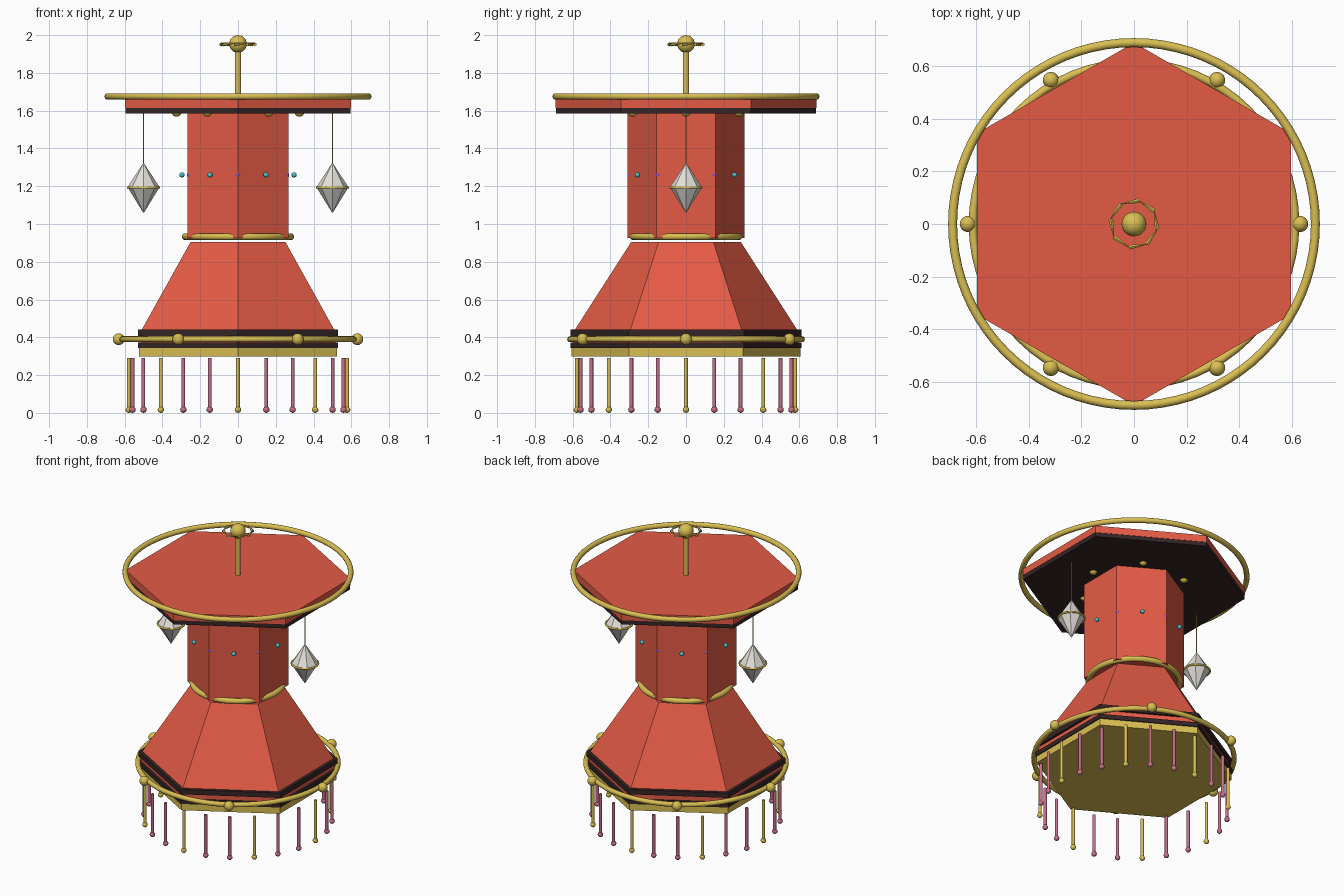
import bpy
from math import sin, cos, pi, radians
from mathutils import Vector

if "Cube" in bpy.data.objects:
    bpy.data.objects.remove(bpy.data.objects["Cube"])


def mat(name, r, g, b):
    m = bpy.data.materials.new(name)
    m.diffuse_color = (r, g, b, 1)
    m.use_nodes = True
    m.node_tree.nodes["Principled BSDF"].inputs["Base Color"].default_value = m.diffuse_color
    return m


RED = mat("red", 0.78, 0.105, 0.06)
GOLD = mat("gold", 0.70, 0.52, 0.085)
DARK = mat("dark_wood", 0.035, 0.018, 0.018)
PINK = mat("pink", 0.58, 0.16, 0.25)
TEAL = mat("teal", 0.06, 0.55, 0.58)
PURPLE = mat("purple", 0.25, 0.08, 0.5)
PEARL = mat("pearl", 0.78, 0.75, 0.70)


def lathe(name, profile, m, sides=6, loc=(0, 0, 0), smooth=False):
    """Sided solid from (radius, z) rows, bottom to top, first corner on +y."""
    verts, faces = [], []
    for r, z in profile:
        for i in range(sides):
            a = pi / 2 + 2 * pi * i / sides
            verts.append((r * cos(a), r * sin(a), z))
    for k in range(len(profile) - 1):
        for i in range(sides):
            j = (i + 1) % sides
            a, b = k * sides, (k + 1) * sides
            faces.append((a + i, a + j, b + j, b + i))
    faces.append(tuple(reversed(range(sides))))
    faces.append(tuple(range(len(verts) - sides, len(verts))))
    me = bpy.data.meshes.new(name)
    me.from_pydata(verts, [], faces)
    ob = bpy.data.objects.new(name, me)
    bpy.context.collection.objects.link(ob)
    ob.location = loc
    me.materials.append(m)
    if smooth:
        for p in me.polygons:
            p.use_smooth = len(p.vertices) == 4
    return ob


def finish(name, m):
    ob = bpy.context.object
    ob.name = name
    ob.data.materials.append(m)
    bpy.ops.object.shade_smooth()
    return ob


def ball(name, r, loc, m, seg=16):
    bpy.ops.mesh.primitive_uv_sphere_add(segments=seg, ring_count=seg // 2 + 2, radius=r, location=loc)
    return finish(name, m)


def ring(name, major, minor, loc, m, seg=64):
    bpy.ops.mesh.primitive_torus_add(major_radius=major, minor_radius=minor, major_segments=seg,
                                     minor_segments=12, location=loc)
    return finish(name, m)


def around(n, r, z, start=0):
    for i in range(n):
        a = radians(start) + 2 * pi * i / n
        yield i, a, Vector((r * cos(a), r * sin(a), z))


# Base: gold plate, two dark bands with red between, flared skirt
lathe("base_plate", [(0.605, 0.298), (0.605, 0.343)], GOLD)
lathe("lower_band", [(0.612, 0.343), (0.612, 0.373)], DARK)
lathe("base_body", [(0.595, 0.373), (0.595, 0.408)], RED)
lathe("upper_band", [(0.612, 0.408), (0.612, 0.441)], DARK)
lathe("skirt", [(0.588, 0.441), (0.29, 0.905)], RED)

# Base ring with beads
ring("base_ring", 0.613, 0.016, (0, 0, 0.39), GOLD)
for i, a, p in around(6, 0.632, 0.39):
    ball(f"base_bead_{i}", 0.031, p, GOLD)

# Column, collar and roof
lathe("column", [(0.31, 0.925), (0.31, 1.585)], RED)
ring("collar_ring", 0.279, 0.018, (0, 0, 0.933), GOLD)
lathe("roof_underside", [(0.688, 1.585), (0.688, 1.613)], DARK)
lathe("roof", [(0.69, 1.613), (0.69, 1.66)], RED)
ring("roof_ring", 0.69, 0.017, (0, 0, 1.675), GOLD, 80)

# Studs under the roof and around the column
for i, a, p in around(6, 0.325, 1.594):
    ball(f"roof_stud_{i}", 0.026, p, GOLD)
for i, a, p in around(12, 0.297, 1.26):
    ball(f"column_stud_{i}", 0.014, p, PURPLE if i % 2 else TEAL, 12)

# Fringe: every third tassel is gold
for i, a, p in around(24, 0.578, 0):
    m = PINK if i % 3 else GOLD
    lathe(f"tassel_{i}", [(0.01, 0.025), (0.01, 0.291)], m, 10, p, True)
    ball(f"tassel_bead_{i}", 0.017, p + Vector((0, 0, 0.017)), m, 12)

# Hanging lanterns on both sides
for side, x in (("left", -0.5), ("right", 0.5)):
    lathe(f"{side}_lantern", [(0.002, 1.06), (0.085, 1.195), (0.002, 1.322)], PEARL, 8, (x, 0, 0))
    ring(f"{side}_lantern_ring", 0.082, 0.006, (x, 0, 1.193), GOLD, 32)
    lathe(f"{side}_cord", [(0.003, 1.318), (0.003, 1.59)], GOLD, 8, (x, 0, 0), True)

# Finial: pole, ball and a crown of small spikes laid end to end
lathe("finial_pole", [(0.017, 1.66), (0.017, 1.93)], GOLD, 16, (0, 0, 0), True)
ball("finial_ball", 0.047, (0, 0, 1.953), GOLD, 24)
for i, a, p in around(8, 0.084, 1.954, 10):
    spike = lathe(f"crown_spike_{i}", [(0.01, -0.034), (0.002, 0.034)], GOLD, 6, p)
    d = Vector((-sin(a), cos(a), 0.1))
    spike.rotation_euler = d.to_track_quat("Z", "Y").to_euler()
